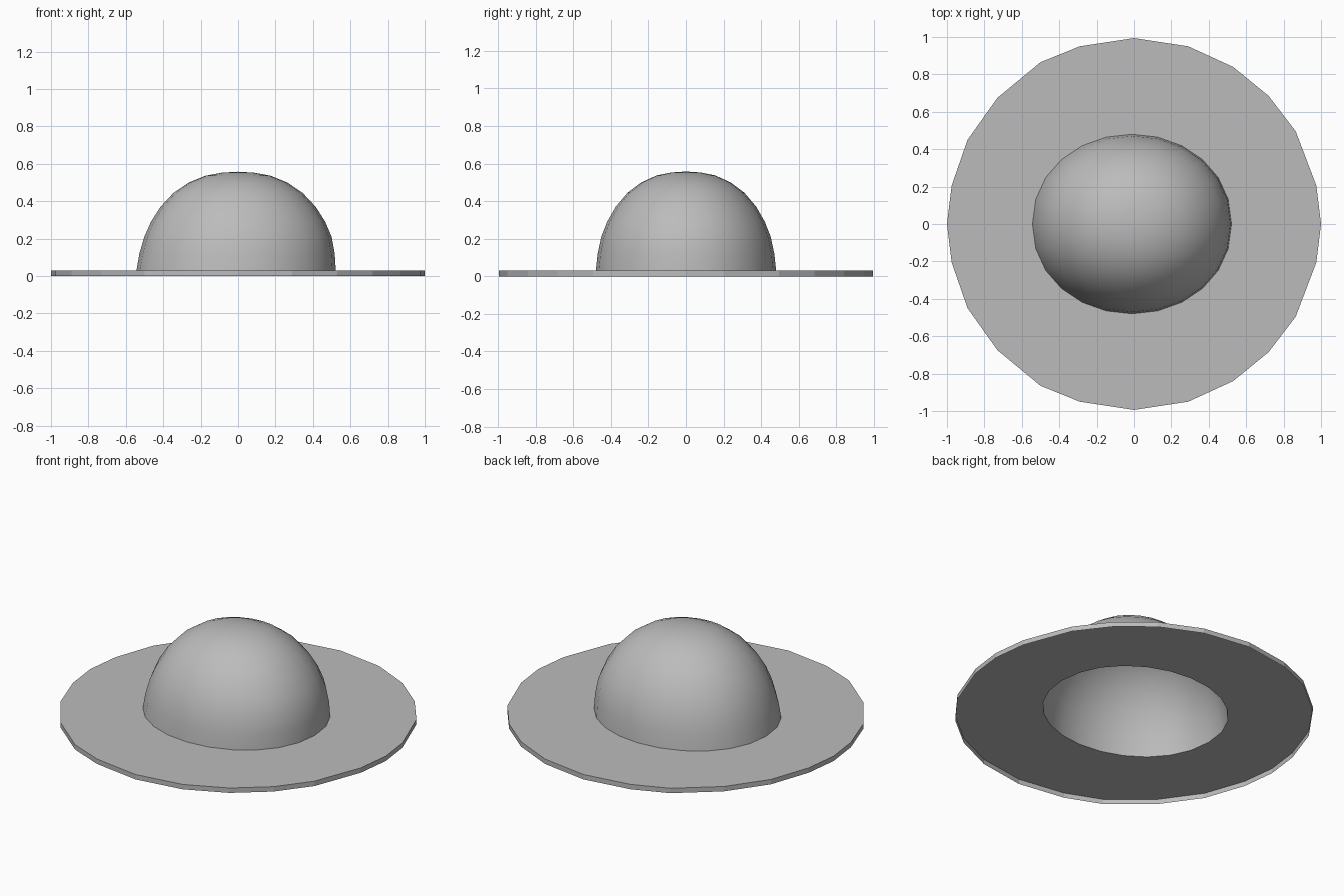
import bpy
import bmesh
from math import sin, cos, tau

cube = bpy.data.objects.get("Cube")
if cube:
    bpy.data.objects.remove(cube, do_unlink=True)

# One plain grey for the whole hat
grey = bpy.data.materials.new("plain_grey")
grey.use_nodes = True
colour = (0.5, 0.5, 0.5, 1)
grey.diffuse_color = colour
grey.node_tree.nodes["Principled BSDF"].inputs["Base Color"].default_value = colour

SIDES = 24
BRIM_TOP = 0.03


def crown_ring(z, r):
    """Oval cross-section of the crown, shifted slightly near its base."""
    shift = -0.0125 * max(0, 1 - z / 0.22)
    ring = []
    for i in range(SIDES):
        a = tau * i / SIDES
        s = sin(a)
        y = 0.48 * abs(s) ** 0.95 * (1 if s > 0 else -1)
        ring.append((shift + 0.5325 * r * cos(a), r * y, z))
    return ring


def skin(bm, lower, upper):
    """Join two rings of vertices with quads facing outwards."""
    for i in range(SIDES):
        j = (i + 1) % SIDES
        bm.faces.new((lower[i], lower[j], upper[j], upper[i]))


def finish(bm, name, smooth):
    mesh = bpy.data.meshes.new(name)
    bm.to_mesh(mesh)
    bm.free()
    mesh.materials.append(grey)
    obj = bpy.data.objects.new(name, mesh)
    bpy.context.collection.objects.link(obj)
    if smooth:
        mesh.shade_smooth()
    return obj


# Crown: a hollow dome, open underneath
profile = [(BRIM_TOP, 1), (0.12, 0.98), (0.21, 0.94), (0.29, 0.875),
           (0.37, 0.78), (0.445, 0.648), (0.5, 0.495), (0.537, 0.325),
           (0.553, 0.16)]
bm = bmesh.new()
rings = [[bm.verts.new(p) for p in crown_ring(z, r)] for z, r in profile]
for lower, upper in zip(rings, rings[1:]):
    skin(bm, lower, upper)
tip = bm.verts.new((0, 0, 0.558))
for i in range(SIDES):
    bm.faces.new((rings[-1][i], rings[-1][(i + 1) % SIDES], tip))
finish(bm, "crown", True)

# Brim: a faceted disc with a thin downturned edge, open underneath
half = [(1, 0), (0.975, 0.205), (0.865, 0.495), (0.72, 0.685), (0.53, 0.84),
        (0.29, 0.95), (0, 0.994), (-0.29, 0.95), (-0.5, 0.865),
        (-0.73, 0.675), (-0.89, 0.45), (-0.975, 0.205), (-1, 0)]
outline = half + [(x, -y) for x, y in half[-2:0:-1]]
bm = bmesh.new()
edge_low = [bm.verts.new((x, y, 0)) for x, y in outline]
edge_top = [bm.verts.new((x, y, BRIM_TOP)) for x, y in outline]
opening = [bm.verts.new(p) for p in crown_ring(BRIM_TOP, 1)]
skin(bm, edge_low, edge_top)
skin(bm, edge_top, opening)
finish(bm, "brim", False)
